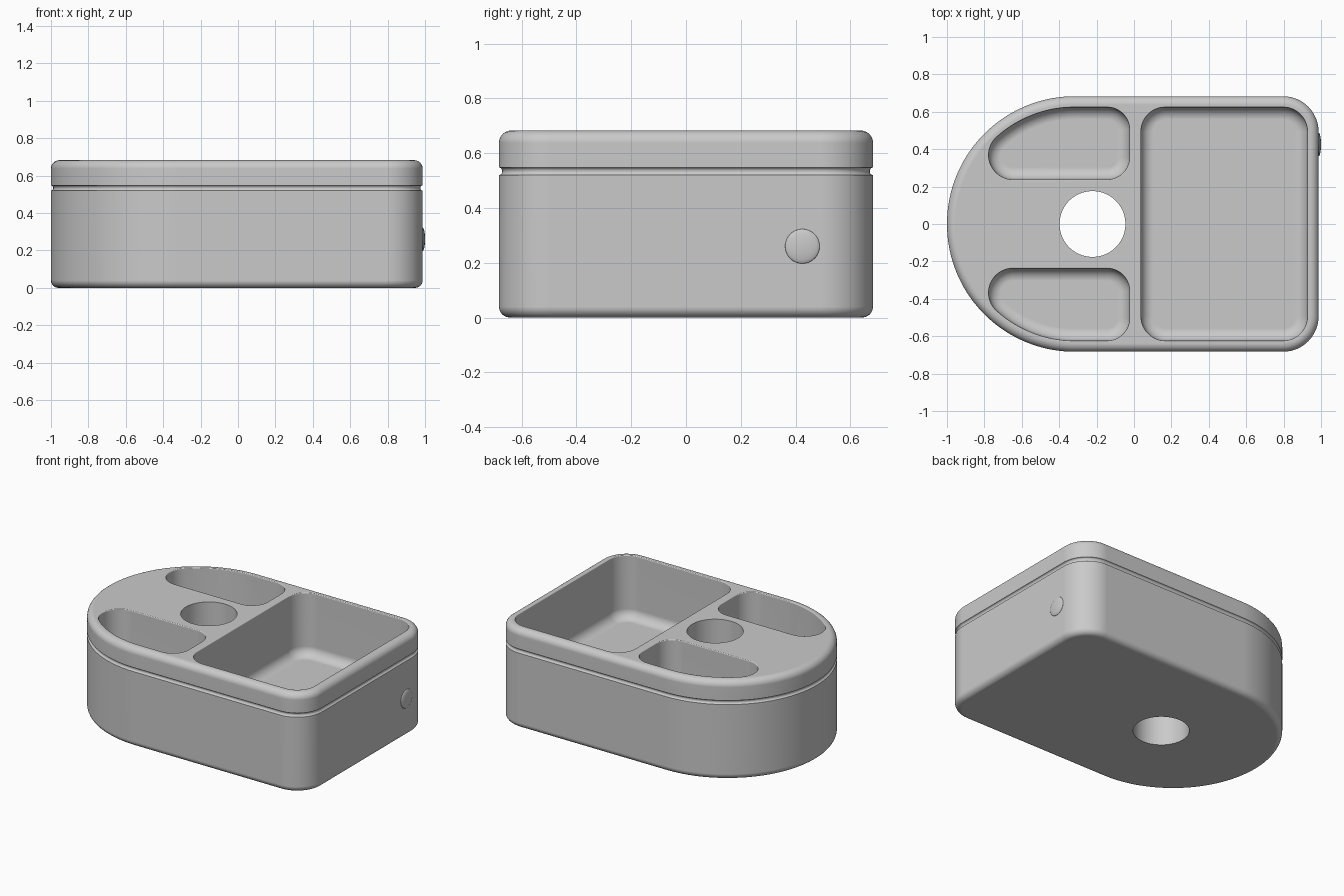
import bpy, bmesh
from math import sin, cos, radians, degrees, atan2, sqrt

cube = bpy.data.objects.get("Cube")
if cube:
    bpy.data.objects.remove(cube, do_unlink=True)

grey = bpy.data.materials.new("plain_grey")
grey.use_nodes = True
colour = (0.59, 0.59, 0.59, 1)
grey.diffuse_color = colour
grey.node_tree.nodes["Principled BSDF"].inputs["Base Color"].default_value = colour


def outline(arcs, inset, flip):
    """Points of a closed outline made of arcs (x, y, radius, start, end, steps)."""
    pts = []
    for cx, cy, r, a0, a1, n in arcs:
        for i in range(n + 1):
            a = radians(a0 + (a1 - a0) * i / n)
            pts.append((cx + (r - inset) * cos(a), cy + (r - inset) * sin(a)))
    return [(x, -y) for x, y in reversed(pts)] if flip else pts


def loft(name, arcs, profile, flip=False):
    """Stack inset copies of an outline; profile holds (inset, z) from bottom to top."""
    bm = bmesh.new()
    rings = [[bm.verts.new((x, y, z)) for x, y in outline(arcs, inset, flip)]
             for inset, z in profile]
    n = len(rings[0])
    for low, high in zip(rings, rings[1:]):
        for i in range(n):
            j = (i + 1) % n
            bm.faces.new((low[i], low[j], high[j], high[i]))
    bm.faces.new(rings[0][::-1])
    bm.faces.new(rings[-1])
    bmesh.ops.recalc_face_normals(bm, faces=bm.faces)
    mesh = bpy.data.meshes.new(name)
    bm.to_mesh(mesh)
    bm.free()
    mesh.materials.append(grey)
    obj = bpy.data.objects.new(name, mesh)
    bpy.context.collection.objects.link(obj)
    return obj


def fillet(r, z, start, end, steps=6):
    """Quarter-round profile around height z, swept between two angles."""
    angles = [radians(start + (end - start) * i / steps) for i in range(steps + 1)]
    return [(r - r * cos(a), z + r * sin(a)) for a in angles]


# Outer shell: half-round end, straight sides, rounded corners, half-round seam groove
R, END, CORNER, TOP = 0.683, 0.987, 0.19, 0.683
shell = [(R - 1, 0, R, 90, 270, 72),
         (END - CORNER, CORNER - R, CORNER, 270, 360, 16),
         (END - CORNER, R - CORNER, CORNER, 0, 90, 16)]
seam = [(0.012 * sin(radians(a)), 0.534 - 0.014 * cos(radians(a)))
        for a in range(0, 181, 30)]
case = loft("case", shell,
            fillet(0.04, 0.04, -90, 0) + seam + fillet(0.045, TOP - 0.045, 0, 90))

# Pocket section: rounded floor, straight wall, slightly softened rim
RIM = 0.006
rim = [(-RIM * (1 - cos(radians(a))), TOP - RIM + RIM * sin(radians(a)))
       for a in (0, 30, 60, 90)]
pocket = fillet(0.065, 0.315, -90, 0) + rim + [(-RIM, TOP + 0.1)]

# Large tray, built from four corner arcs
x0, x1, half, r = 0.038, 0.927, 0.624, 0.13
tray = [(x1 - r, half - r, r, 0, 90, 12), (x0 + r, half - r, r, 90, 180, 12),
        (x0 + r, r - half, r, 180, 270, 12), (x1 - r, r - half, r, 270, 360, 12)]
cutters = [loft("tray_cutter", tray, pocket)]

# Two curved side pockets that follow the half-round end
big, tip, y0, x1, r = 0.624, 0.13, 0.238, -0.024, 0.12
tip_x = R - 1 - sqrt((big - tip) ** 2 - (y0 + tip) ** 2)
turn = degrees(atan2(y0 + tip, tip_x + 1 - R))
side = [(R - 1, 0, big, 90, turn, 20), (tip_x, y0 + tip, tip, turn, 270, 20),
        (x1 - r, y0 + r, r, 270, 360, 12), (x1 - r, big - r, r, 0, 90, 12)]
for flip in (False, True):
    cutters.append(loft("side_pocket_cutter", side, pocket, flip))

# Round hole through the whole case
cutters.append(loft("hole_cutter", [(-0.222, 0, 0.176, 0, 354, 59)],
                    [(0, -0.1), (0, 0.8)]))

bpy.context.view_layer.objects.active = case
for cutter in cutters:
    cutter.hide_render = True
    mod = case.modifiers.new("cut", "BOOLEAN")
    mod.operation, mod.solver, mod.object = "DIFFERENCE", "EXACT", cutter
    bpy.ops.object.modifier_apply(modifier=mod.name)
    bpy.data.objects.remove(cutter, do_unlink=True)

# Flattened round button on the flat end
bpy.ops.mesh.primitive_uv_sphere_add(segments=48, ring_count=24, radius=1,
                                     location=(END, 0.425, 0.26),
                                     rotation=(0, radians(90), 0))
button = bpy.context.object
button.name = "button"
button.scale = (0.063, 0.063, 1 - END)
button.data.materials.append(grey)

# Smooth shading with crisp edges
for obj in (case, button):
    bpy.ops.object.select_all(action="DESELECT")
    obj.select_set(True)
    bpy.context.view_layer.objects.active = obj
    bpy.ops.object.shade_smooth_by_angle(angle=radians(35))
weighted = case.modifiers.new("weighted_normals", "WEIGHTED_NORMAL")
weighted.keep_sharp = True
